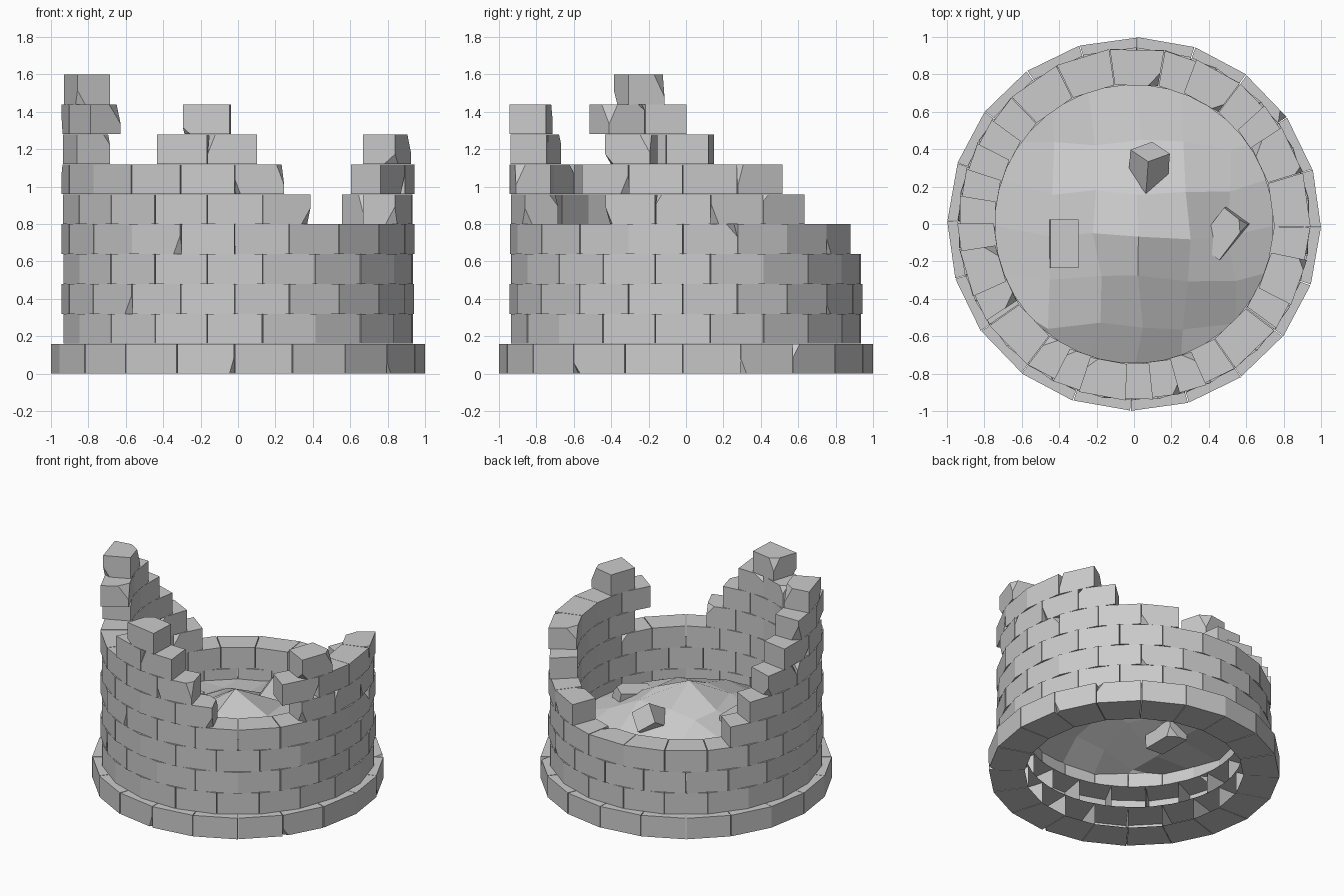
import bpy, bmesh, math, random
from mathutils import Vector, Matrix

if "Cube" in bpy.data.objects:
    bpy.data.objects.remove(bpy.data.objects["Cube"])

random.seed(4)
STEP, H, INNER = 18, 0.16, 0.75


def add_object(name, bm):
    mesh = bpy.data.meshes.new(name)
    bm.to_mesh(mesh)
    bm.free()
    obj = bpy.data.objects.new(name, mesh)
    bpy.context.collection.objects.link(obj)
    return obj


def append(target, source):
    tmp = bpy.data.meshes.new("tmp")
    source.to_mesh(tmp)
    source.free()
    target.from_mesh(tmp)
    bpy.data.meshes.remove(tmp)


def chip(bm, corner, depth):
    """Slice one corner off a convex block and cap the cut."""
    centre = sum((v.co for v in bm.verts), Vector()) / len(bm.verts)
    d = corner - centre
    n = Vector([c * random.uniform(0.7, 1.4) for c in d]).normalized()
    res = bmesh.ops.bisect_plane(bm, geom=bm.verts[:] + bm.edges[:] + bm.faces[:],
                                 plane_co=corner - n * depth, plane_no=n, clear_outer=True)
    edges = [e for e in res["geom_cut"] if isinstance(e, bmesh.types.BMEdge)]
    bmesh.ops.holes_fill(bm, edges=edges, sides=0)


def brick(a0, a1, r0, r1, z0, z1, chips, open_back):
    bm = bmesh.new()
    vs = []
    for z in (z0, z1):
        for r, a in ((r0, a0), (r1, a0), (r1, a1), (r0, a1)):
            t = math.radians(a)
            vs.append(bm.verts.new((r * math.cos(t), r * math.sin(t), z)))
    for f in ((3, 2, 1, 0), (4, 5, 6, 7), (0, 1, 5, 4), (1, 2, 6, 5), (2, 3, 7, 6), (3, 0, 4, 7)):
        bm.faces.new([vs[i] for i in f])
    corners = [vs[i].co.copy() for i in random.sample((1, 2, 5, 6, 4, 7), chips)]
    for c in corners:
        chip(bm, c, random.uniform(0.02, 0.038))
    bmesh.ops.recalc_face_normals(bm, faces=bm.faces[:])
    if open_back:
        t = math.radians((a0 + a1) / 2)
        inward = Vector((-math.cos(t), -math.sin(t), 0))
        bm.normal_update()
        back = [f for f in bm.faces if f.normal.dot(inward) > 0.98]
        bmesh.ops.delete(bm, geom=back, context='FACES_ONLY')
    return bm


# Wall courses: angular ranges still standing, in degrees from +x
full = [(0, 360)]
courses = [full, full, full, full,
           [(143, 431)],
           [(152, 296), (332, 404)],
           [(161, 287), (323, 395)],
           [(170, 206), (242, 278), (332, 350)],
           [(179, 215), (251, 269)],
           [(188, 206)]]
for i, spans in enumerate(courses):
    bm = bmesh.new()
    outer = 1.0 if i == 0 else 0.945
    for start, end in spans:
        if spans is full:
            off = 8 if i % 2 else -1
            start, end = start + off, end + off
        n = round((end - start) / STEP)
        for k in range(n):
            a = start + k * STEP
            first, last = spans is not full and k == 0, spans is not full and k == n - 1
            chips = random.choice((1, 2)) if first or last else int(random.random() < 0.17)
            lo = a + (0.8 if first else random.uniform(0.05, 0.2))
            hi = a + STEP - (1.8 if last else random.uniform(0.05, 0.2))
            # courses buried under the rubble are open towards the inside
            append(bm, brick(lo, hi, INNER, outer - random.uniform(0, 0.004),
                             i * H, (i + 1) * H - 0.001, chips, i < 2))
    add_object("foundation_course" if i == 0 else f"wall_course_{i}", bm)

# Faceted rubble mound filling the inside
bm = bmesh.new()
bmesh.ops.create_grid(bm, x_segments=6, y_segments=6, size=0.72)
for v in bm.verts:
    x, y = v.co.x, v.co.y
    if max(abs(x), abs(y)) > 0.7:
        s = 0.79 / math.hypot(x, y)
        v.co = (x * s, y * s, 0.385 + random.uniform(-0.02, 0.02))
    else:
        x += 0.04 + random.uniform(-0.03, 0.03)
        y += -0.06 + random.uniform(-0.03, 0.03)
        d = min(math.hypot(x - 0.05, y + 0.08), 0.79)
        v.co = (x, y, 0.39 + 0.33 * (1 - d / 0.8) ** 1.3 + random.uniform(-0.035, 0.035))
add_object("rubble_mound", bm)

# Fallen blocks lying on the mound
for j, (loc, rot, size) in enumerate([
        ((-0.375, -0.105, 0.49), (0, 3, 0), (0.15, 0.26, 0.15)),
        ((0.48, -0.05, 0.46), (8, -6, -38), (0.15, 0.24, 0.14)),
        ((0.08, 0.30, 0.53), (38, 35, 20), (0.15, 0.20, 0.15))]):
    bm = bmesh.new()
    bmesh.ops.create_cube(bm, size=1)
    bmesh.ops.scale(bm, vec=size, verts=bm.verts[:])
    bm.verts.ensure_lookup_table()
    chip(bm, bm.verts[random.randrange(8)].co.copy(), 0.03)
    bmesh.ops.recalc_face_normals(bm, faces=bm.faces[:])
    m = Matrix.Translation(loc)
    for axis, ang in zip("ZYX", reversed(rot)):
        m = m @ Matrix.Rotation(math.radians(ang), 4, axis)
    bm.transform(m)
    add_object(f"fallen_block_{j + 1}", bm)
